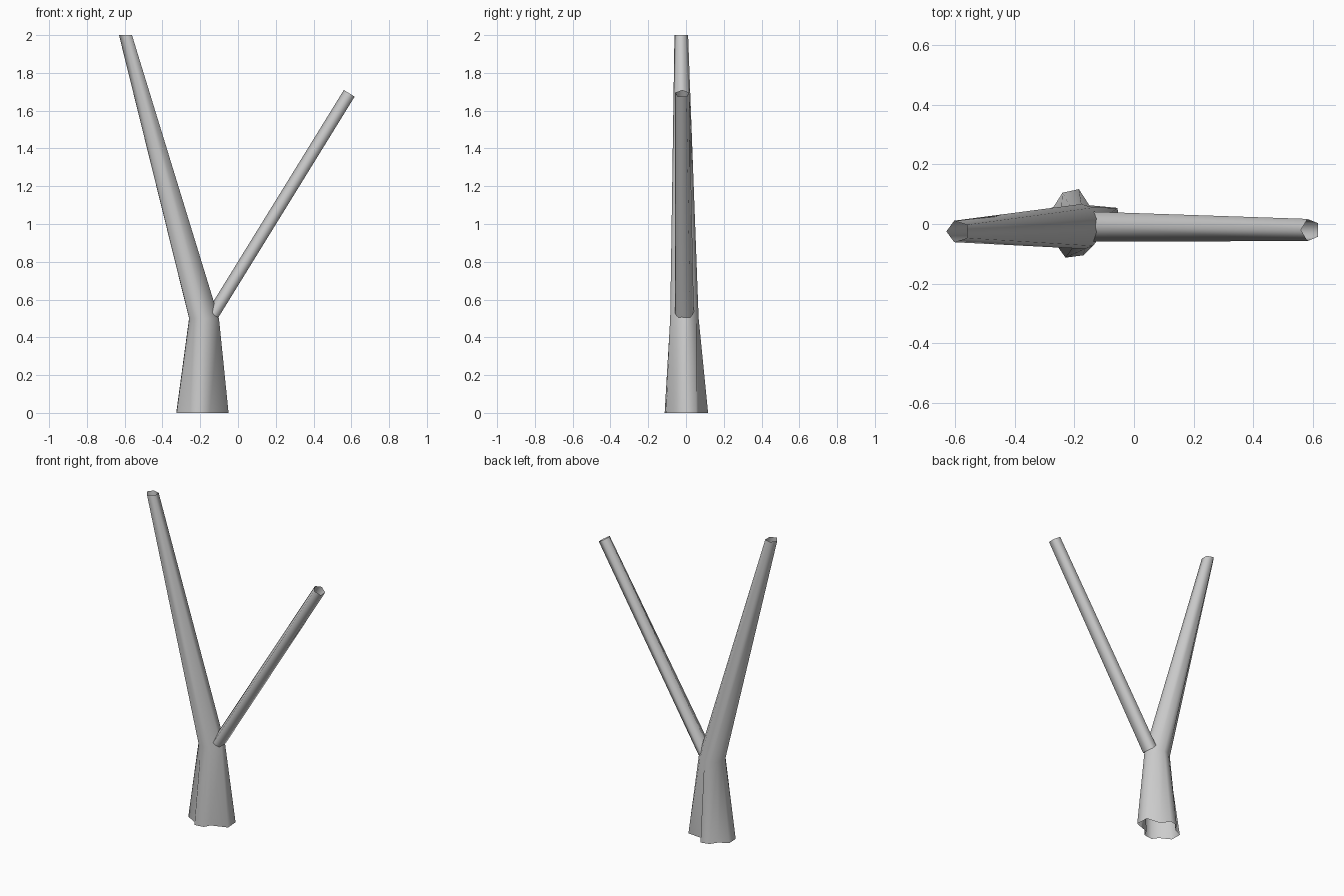
import bpy, bmesh
from math import sin, cos, pi, atan2, radians
from mathutils import Vector

if "Cube" in bpy.data.objects:
    bpy.data.objects.remove(bpy.data.objects["Cube"])


def loft(name, rings):
    """Skin equal-count rings into an open tube, merging coincident points."""
    bm = bmesh.new()
    vs = [[bm.verts.new(p) for p in r] for r in rings]
    n = len(rings[0])
    for a, b in zip(vs, vs[1:]):
        for i in range(n):
            j = (i + 1) % n
            bm.faces.new((a[i], a[j], b[j], b[i]))
    bmesh.ops.remove_doubles(bm, verts=bm.verts, dist=0.0005)
    for f in bm.faces:
        f.smooth = True
    me = bpy.data.meshes.new(name)
    bm.to_mesh(me)
    bm.free()
    ob = bpy.data.objects.new(name, me)
    bpy.context.collection.objects.link(ob)
    return ob


# Trunk: four root lobes at the ground, round fork, five-sided open tip
roots = [(-.05, -.03), (-.055, .054), (-.15, .063), (-.185, .117),
         (-.24, .105), (-.27, .058), (-.327, .03), (-.325, -.04),
         (-.255, -.078), (-.23, -.113), (-.17, -.105), (-.15, -.065)]
angles = [atan2(y, x + .19) for x, y in roots]
base = [(x, y, 0) for x, y in roots]
fork = [(-.18 + .081 * cos(a), -.009 + .076 * sin(a), .5) for a in angles]
step = 2 * pi / 5
snapped = [pi + round((a - pi) / step) * step for a in angles]
tip = [(-.592 + .038 * cos(a), -.025 + .038 * sin(a), 2) for a in snapped]
loft("trunk", [base, fork, tip])

# Side branch: five-sided open tube leaning out of the fork
start, end = Vector((-.13, -.009, .52)), Vector((.592, -.02, 1.69))
axis = (end - start).normalized()
side = Vector((0, 1, 0))
up = side.cross(axis).normalized()


def branch_ring(c, rx, ry):
    return [c + up * rx * cos(a) + side * ry * sin(a)
            for a in (radians(180 + 72 * i) for i in range(5))]


loft("side_branch", [branch_ring(start, .037, .053), branch_ring(end, .037, .039)])
